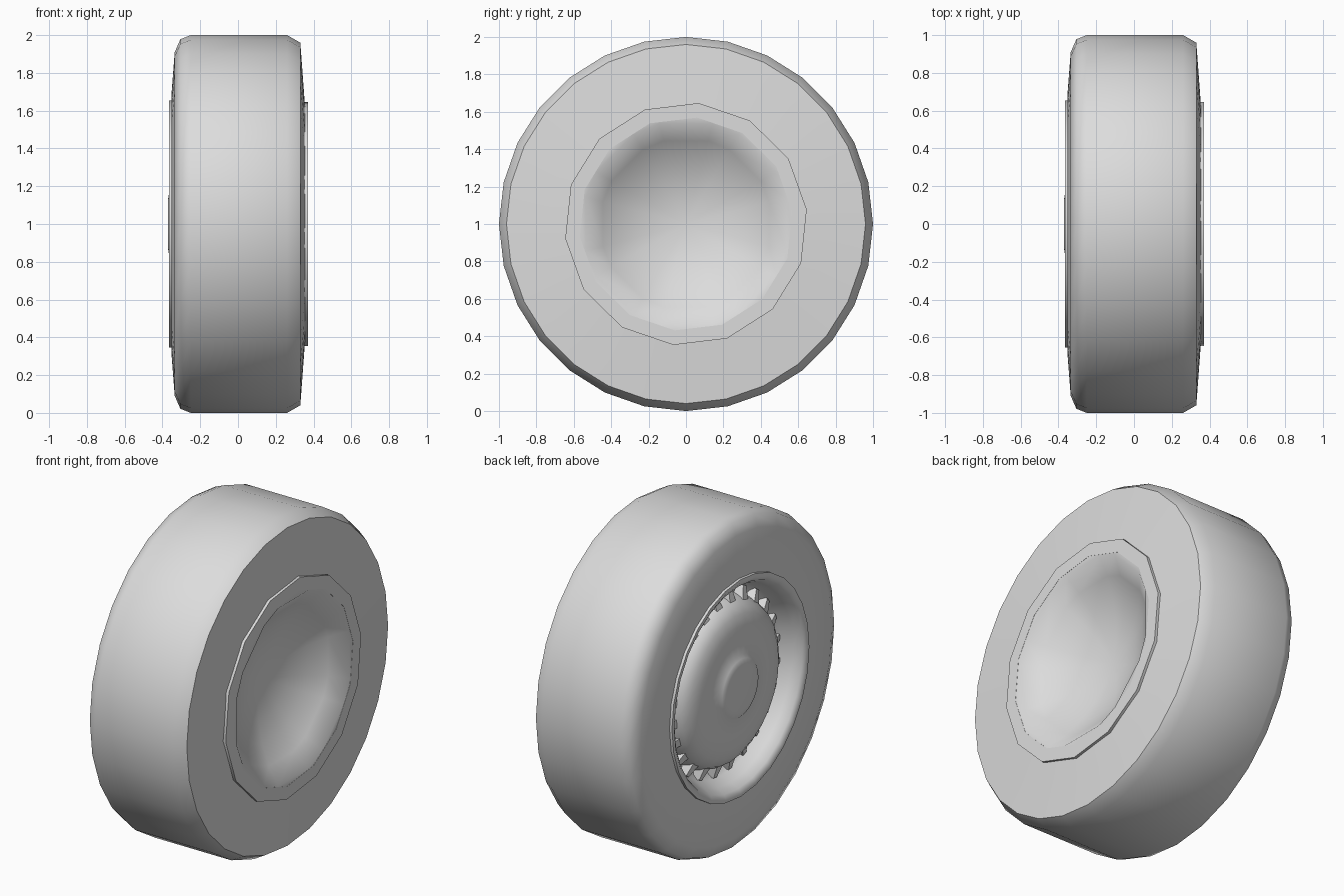
import bpy, bmesh
from math import sin, cos, radians

if "Cube" in bpy.data.objects:
    bpy.data.objects.remove(bpy.data.objects["Cube"])

# One plain grey for the whole wheel
GREY = (0.72, 0.72, 0.72, 1)
grey = bpy.data.materials.new("plain grey")
grey.diffuse_color = GREY
grey.use_nodes = True
grey.node_tree.nodes["Principled BSDF"].inputs["Base Color"].default_value = GREY


def finish(name, bm, smooth):
    bmesh.ops.recalc_face_normals(bm, faces=bm.faces)
    mesh = bpy.data.meshes.new(name)
    bm.to_mesh(mesh)
    bm.free()
    mesh.materials.append(grey)
    obj = bpy.data.objects.new(name, mesh)
    bpy.context.collection.objects.link(obj)
    obj.location.z = 1
    bpy.ops.object.select_all(action="DESELECT")
    obj.select_set(True)
    bpy.context.view_layer.objects.active = obj
    bpy.ops.object.shade_smooth_by_angle(angle=radians(smooth))


def ring_angles(sides, offset=0):
    return [offset + 360 * i / sides for i in range(sides)]


def lathe(name, profile, angles, closed=False, smooth=50):
    """Turn an (x, radius) profile around the axle; radius 0 makes a point."""
    bm = bmesh.new()
    rings = []
    for x, r in profile:
        if r == 0:
            rings.append([bm.verts.new((x, 0, 0))] * len(angles))
        else:
            rings.append([bm.verts.new((x, r * cos(radians(a)), r * sin(radians(a)))) for a in angles])
    pairs = list(zip(rings, rings[1:]))
    if closed:
        pairs.append((rings[-1], rings[0]))
    for a, b in pairs:
        for i in range(len(angles)):
            j = (i + 1) % len(angles)
            bm.faces.new(list(dict.fromkeys((a[i], a[j], b[j], b[i]))))
    finish(name, bm, smooth)


# Tyre: rounded shoulder on the outer side, plain chamfer on the inner side
lathe("tyre", [(0.355, 0.62), (0.33, 0.96), (0.26, 1.0), (-0.25, 1.0), (-0.305, 0.978),
               (-0.335, 0.91), (-0.352, 0.69), (-0.345, 0.62)], ring_angles(28), closed=True)

# Inner rim flange: a coarse flat ring
lathe("inner_flange", [(0.33, 0.65), (0.37, 0.65), (0.37, 0.572), (0.34, 0.572)],
      ring_angles(14, 84), closed=True)

# Shallow round dish closing the back of the wheel
corners = [q + a for q in range(0, 360, 90) for a in (15, 30, 60, 75)]
lathe("inner_dish", [(0.369, 0.6), (0.369, 0.556), (0.29, 0.46), (0.225, 0.35), (0.18, 0.235),
                     (0.155, 0.12), (0.147, 0)], corners, smooth=40)

# Outer rim: rounded lip, concave groove, domed disc and soft centre cap
lathe("outer_rim", [(-0.33, 0.655), (-0.365, 0.655), (-0.366, 0.635), (-0.35, 0.61),
                    (-0.3, 0.585), (-0.24, 0.56), (-0.205, 0.53), (-0.2, 0.505),
                    (-0.25, 0.49), (-0.295, 0.465), (-0.325, 0.42), (-0.342, 0.36),
                    (-0.348, 0.28), (-0.348, 0.19), (-0.363, 0.172), (-0.37, 0.135), (-0.37, 0)],
      ring_angles(28), smooth=65)

# Ring of tapered teeth around the disc
bm = bmesh.new()
for angle in ring_angles(24, 7.5):
    c, s = cos(radians(angle)), sin(radians(angle))
    for v in bmesh.ops.create_cube(bm, size=1)["verts"]:
        outer = v.co.y > 0
        r = 0.55 if outer else 0.46
        w = v.co.z * (0.03 if outer else 0.06)
        x = -0.19 if v.co.x > 0 else (-0.245 if outer else -0.275)
        v.co = (x, r * c - w * s, r * s + w * c)
finish("rim_teeth", bm, 20)
